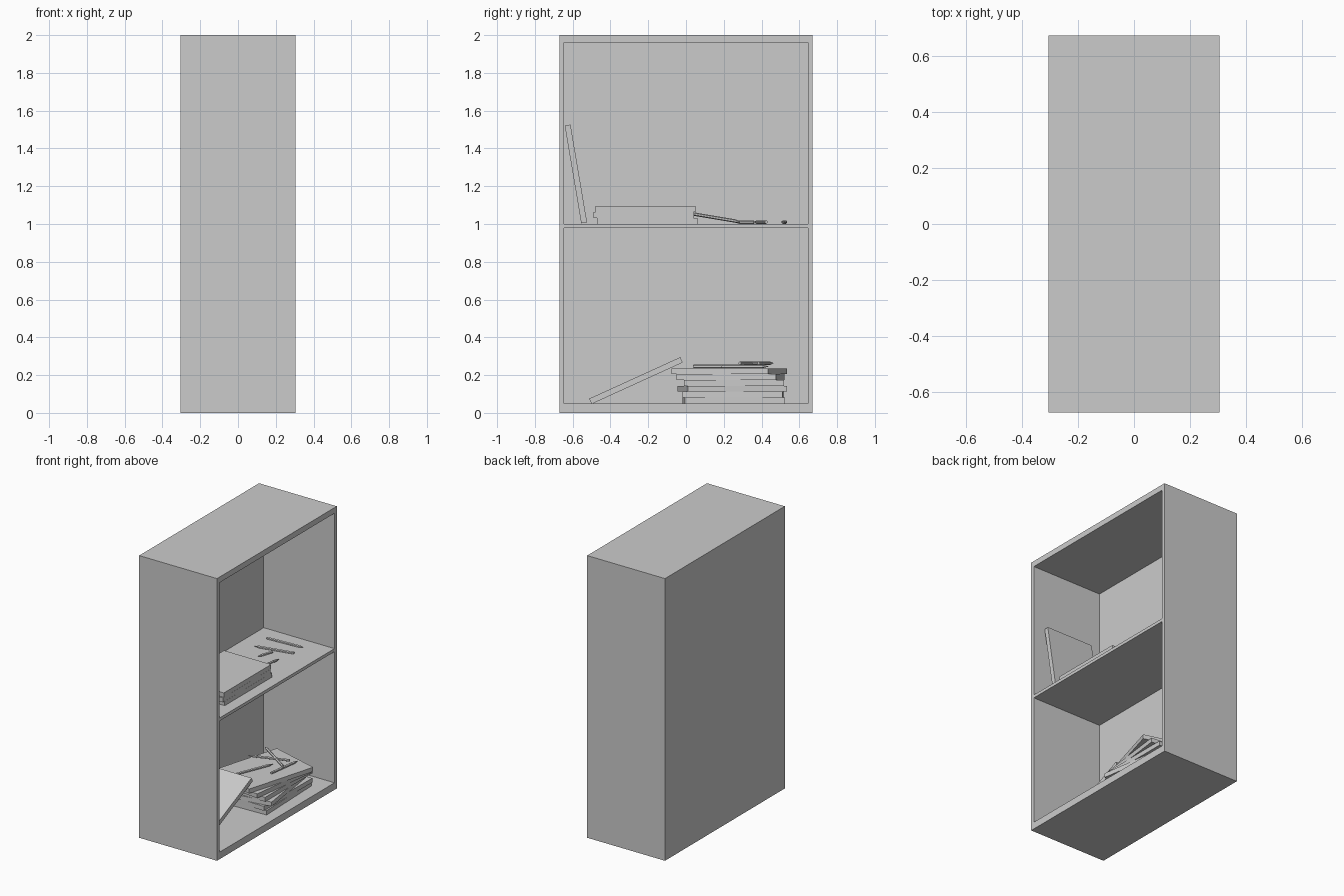
import bpy, bmesh, math
from mathutils import Vector, Matrix

if "Cube" in bpy.data.objects:
    bpy.data.objects.remove(bpy.data.objects["Cube"])


def box(name, size, loc, rx=0, rz=0):
    bm = bmesh.new()
    bmesh.ops.create_cube(bm, size=1)
    bmesh.ops.scale(bm, vec=size, verts=bm.verts)
    return add(name, bm, Matrix.Translation(loc)
               @ Matrix.Rotation(math.radians(rz), 4, 'Z')
               @ Matrix.Rotation(math.radians(rx), 4, 'X'))


def add(name, bm, matrix):
    mesh = bpy.data.meshes.new(name)
    bm.to_mesh(mesh)
    bm.free()
    ob = bpy.data.objects.new(name, mesh)
    ob.matrix_world = matrix
    bpy.context.collection.objects.link(ob)
    return ob


def pencil(name, start, end, r=0.009):
    # six-sided shaft with a conical tip at the start
    start, end = Vector(start), Vector(end)
    axis = end - start
    length, tip = axis.length, 0.035
    bm = bmesh.new()
    for r1, r2, z0, z1 in ((0, r, 0, tip), (r, r, tip, length)):
        bmesh.ops.create_cone(bm, cap_ends=True, segments=6, radius1=r1, radius2=r2,
                              depth=z1 - z0,
                              matrix=Matrix.Translation((0, 0, (z0 + z1) / 2)))
    bmesh.ops.remove_doubles(bm, verts=bm.verts, dist=1e-5)
    return add(name, bm, Matrix.Translation(start) @ axis.to_track_quat('Z', 'Y').to_matrix().to_4x4())


# cabinet, open towards +x
for s, side in ((-1, "front"), (1, "rear")):
    box(side + "_side_panel", (0.61, 0.026, 2), (0, s * 0.658, 1))
box("back_panel", (0.055, 1.29, 1.91), (-0.2775, 0, 1.005))
box("bottom_panel", (0.61, 1.29, 0.05), (0, 0, 0.025))
box("top_panel", (0.61, 1.29, 0.04), (0, 0, 1.98))
box("middle_shelf", (0.555, 1.29, 0.022), (0.0275, 0, 0.99))

BOOK = (0.37, 0.53, 0.031)

# upper shelf: leaning book and flat stack
box("upper_leaning_book", (0.37, 0.031, 0.525), (0.03, -0.583, 1.265), rx=9.6)
for i, y in enumerate((-0.205, -0.225, -0.215)):
    box(f"upper_stack_book_{i + 1}", BOOK, (0.04, y, 1.0165 + i * 0.0315))

# lower shelf: leaning book and twisted stack
box("lower_leaning_book", BOOK, (-0.057, -0.265, 0.171), rx=24.5)
for i, (y, turn) in enumerate(((0.252, 2), (0.25, -1), (0.245, 8.5),
                               (0.255, 0), (0.235, -7), (0.23, -16))):
    box(f"lower_stack_book_{i + 1}", BOOK, (0.035, y, 0.0655 + i * 0.031), rz=turn)

# pencils on the upper shelf
upper = (((-0.13, 0.365, 1.01), (0.141, 0.425, 1.01)),
         ((0.148, 0.53, 1.01), (-0.132, 0.513, 1.01)),
         ((0.115, 0.295, 1.01), (0.14, 0.045, 1.052)),
         ((-0.02, 0.25, 1.01), (0.017, 0.36, 1.01)))
# pencils scattered on the lower stack
lower = (((0.162, 0.44, 0.246), (0.128, 0.19, 0.246)),
         ((-0.115, 0.465, 0.263), (0.153, 0.285, 0.263)),
         ((0.06, 0.31, 0.246), (-0.05, 0.04, 0.246)),
         ((-0.13, 0.29, 0.263), (0.137, 0.385, 0.263)))
for label, pairs in (("upper", upper), ("lower", lower)):
    for i, (a, b) in enumerate(pairs):
        pencil(f"{label}_pencil_{i + 1}", a, b)
